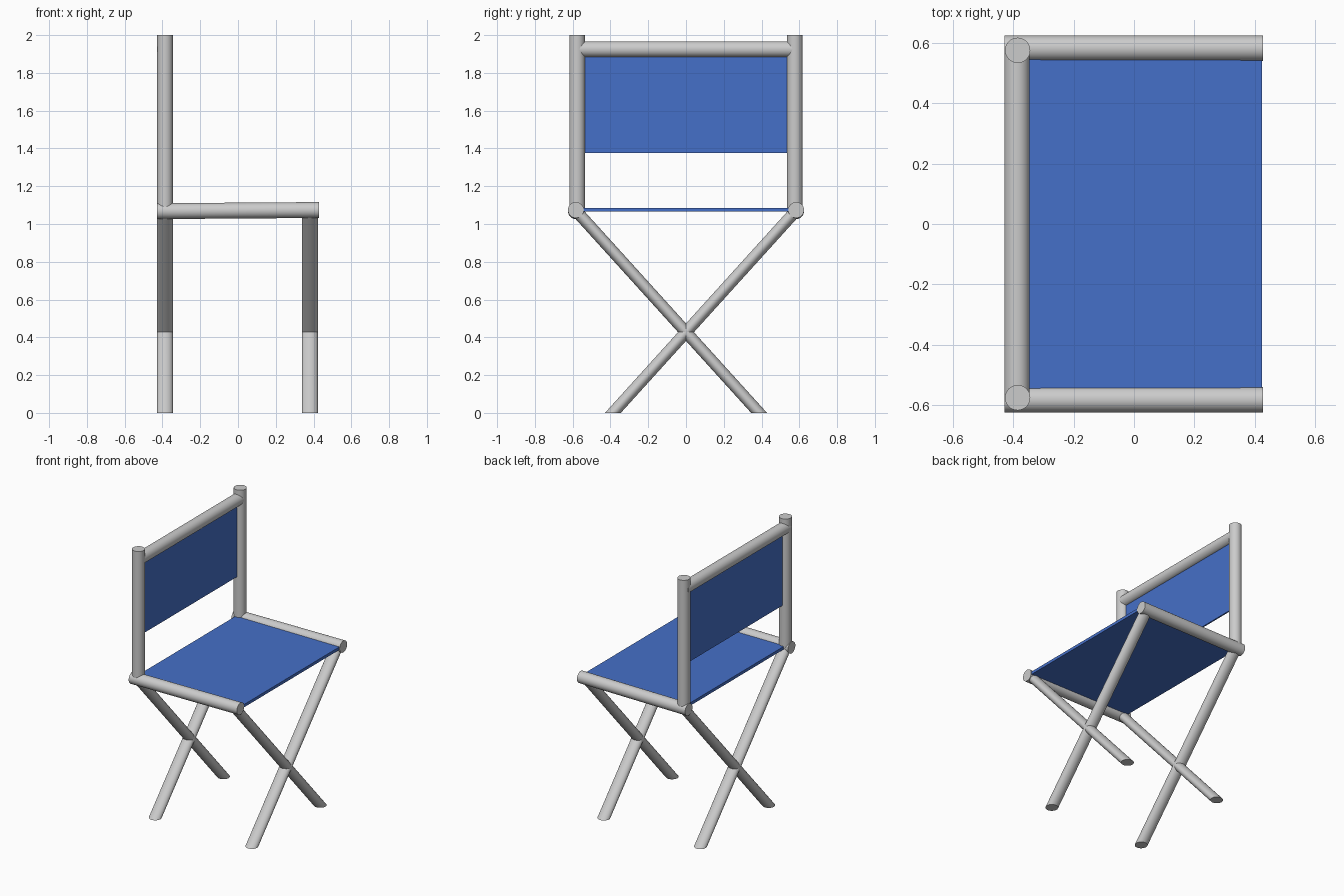
import bpy, math
from mathutils import Vector

if "Cube" in bpy.data.objects:
    bpy.data.objects.remove(bpy.data.objects["Cube"])

R = 0.042          # tube radius
SEGS = 32
BACK_X, FRONT_X = -0.386, 0.381
RAIL_Y, RAIL_Z = 0.583, 1.071


def tube(name, p0, p1, axis):
    """Tube whose end cuts are circles square to the given axis (0=x, 1=y, 2=z)."""
    u, v = Vector((0, 0, 0)), Vector((0, 0, 0))
    u[(axis + 1) % 3] = R
    v[(axis + 2) % 3] = R
    verts = []
    for p in (p0, p1):
        for i in range(SEGS):
            a = 2 * math.pi * i / SEGS
            verts.append(Vector(p) + u * math.cos(a) + v * math.sin(a))
    faces = [(i, (i + 1) % SEGS, SEGS + (i + 1) % SEGS, SEGS + i) for i in range(SEGS)]
    faces += [tuple(reversed(range(SEGS))), tuple(range(SEGS, 2 * SEGS))]
    me = bpy.data.meshes.new(name)
    me.from_pydata(verts, [], faces)
    ob = bpy.data.objects.new(name, me)
    bpy.context.collection.objects.link(ob)
    bpy.ops.object.select_all(action='DESELECT')
    ob.select_set(True)
    bpy.context.view_layer.objects.active = ob
    bpy.ops.object.shade_smooth_by_angle(angle=math.radians(35))
    return ob


def panel(name, lo, hi, mat):
    """Box between two corners."""
    lo, hi = Vector(lo), Vector(hi)
    bpy.ops.mesh.primitive_cube_add(size=1, location=(lo + hi) / 2)
    ob = bpy.context.object
    ob.name = name
    ob.scale = hi - lo
    bpy.ops.object.transform_apply(location=False, rotation=False, scale=True)
    ob.data.materials.append(mat)


blue = bpy.data.materials.new("blue_canvas")
blue.diffuse_color = (0.06, 0.16, 0.58, 1)
blue.use_nodes = True
blue.node_tree.nodes["Principled BSDF"].inputs["Base Color"].default_value = blue.diffuse_color

for s, side in ((-1, "right"), (1, "left")):
    # Seat rail and backrest post
    tube(f"{side}_seat_rail", (-0.43, s * RAIL_Y, 1.068), (0.428, s * RAIL_Y, 1.074), 0)
    tube(f"{side}_back_post", (BACK_X, s * 0.576, RAIL_Z), (BACK_X, s * 0.576, 2), 2)
    # Crossed legs, cut level with the floor
    for x, end in ((BACK_X, "back"), (FRONT_X, "front")):
        tube(f"{end}_leg_from_{side}", (x, -s * 0.387, 0), (x, s * RAIL_Y, RAIL_Z), 2)

# Top bar between the posts
tube("top_bar", (BACK_X - 0.002, -0.585, 1.925), (BACK_X - 0.002, 0.585, 1.925), 1)

# Canvas seat and backrest
panel("seat", (-0.40, -0.57, 1.065), (0.424, 0.57, 1.086), blue)
panel("backrest", (BACK_X - 0.005, -0.56, 1.377), (BACK_X + 0.005, 0.56, 1.91), blue)
